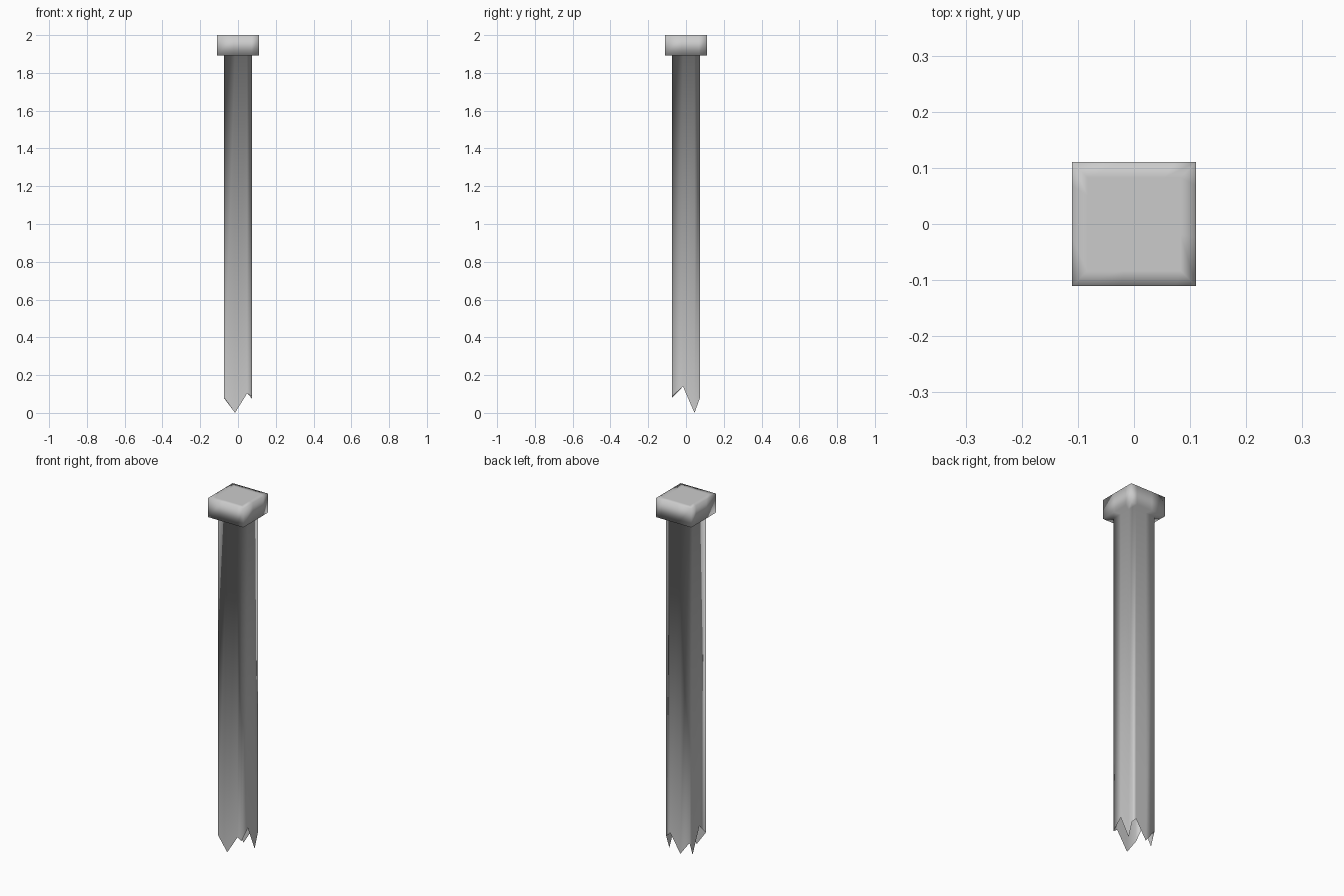
import bpy, bmesh

if "Cube" in bpy.data.objects:
    bpy.data.objects.remove(bpy.data.objects["Cube"])

HALF = 0.073      # shaft half width
HEAD = 0.1107     # head half width
Z_HEAD = 1.892    # underside of the head
Z_TOP = 2.0

# Broken lower end, one (position, height) profile per axis, shared by opposite sides
along_x = [(-0.016, 0.0), (0.048, 0.103)]
along_y = [(-0.016, 0.14), (0.045, 0.0)]

# Walk once around the square, counter-clockwise from the front left corner
outline = [(-HALF, -HALF, 0.08)]
outline += [(x, -HALF, z) for x, z in along_x] + [(HALF, -HALF, 0.087)]
outline += [(HALF, y, z) for y, z in along_y] + [(HALF, HALF, 0.077)]
outline += [(x, HALF, z) for x, z in reversed(along_x)] + [(-HALF, HALF, 0.077)]
outline += [(-HALF, y, z) for y, z in reversed(along_y)]

bm = bmesh.new()


def ring(scale, height=None):
    return [bm.verts.new((x * scale, y * scale, z if height is None else height))
            for x, y, z in outline]


def bridge(lower, upper):
    n = len(lower)
    for i in range(n):
        j = (i + 1) % n
        bm.faces.new((lower[i], lower[j], upper[j], upper[i]))


# Open jagged shaft, head underside, head sides, top border, top cap
k = HEAD / HALF
rings = [ring(1), ring(1, Z_HEAD), ring(k, Z_HEAD), ring(k, Z_TOP), ring(k * 0.75, Z_TOP)]
for lower, upper in zip(rings, rings[1:]):
    bridge(lower, upper)
bm.faces.new(rings[-1])

for f in bm.faces:
    f.smooth = True
mesh = bpy.data.meshes.new("broken_post")
bm.to_mesh(mesh)
bm.free()
post = bpy.data.objects.new("broken_post", mesh)
bpy.context.collection.objects.link(post)
